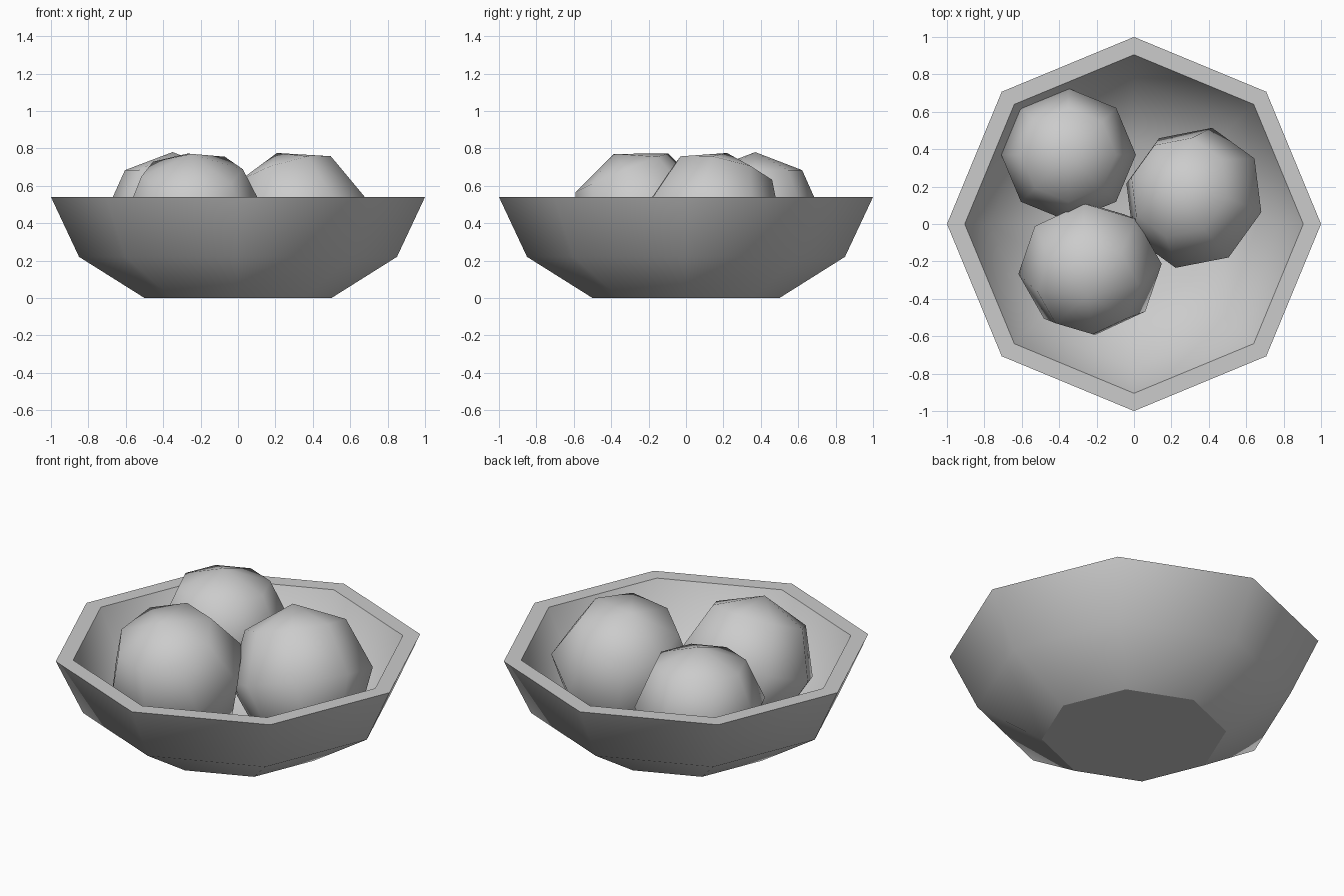
import bpy
import bmesh
from math import radians, cos, sin, pi

if "Cube" in bpy.data.objects:
    bpy.data.objects.remove(bpy.data.objects["Cube"], do_unlink=True)

# One plain grey for everything
grey = bpy.data.materials.new("light_grey")
grey.use_nodes = True
colour = (0.6, 0.6, 0.6, 1)
grey.diffuse_color = colour
grey.node_tree.nodes["Principled BSDF"].inputs["Base Color"].default_value = colour

SIDES = 8
RIM = 0.54


def make_object(name, bm):
    mesh = bpy.data.meshes.new(name)
    bmesh.ops.recalc_face_normals(bm, faces=bm.faces)
    for face in bm.faces:
        face.smooth = True
    bm.to_mesh(mesh)
    bm.free()
    mesh.materials.append(grey)
    obj = bpy.data.objects.new(name, mesh)
    bpy.context.collection.objects.link(obj)
    return obj


# Bowl: eight-sided lathe, outside from the base up, then inside down to the floor
def make_bowl(profile):
    bm = bmesh.new()
    rings = []
    for radius, z in profile:
        angles = [2 * pi * i / SIDES for i in range(SIDES)]
        rings.append([bm.verts.new((radius * cos(a), radius * sin(a), z)) for a in angles])
    for low, high in zip(rings, rings[1:]):
        for i in range(SIDES):
            j = (i + 1) % SIDES
            bm.faces.new((low[i], low[j], high[j], high[i]))
    bm.faces.new(rings[0])
    bm.faces.new(rings[-1])
    # Crisp edges around the base and both sides of the rim
    for edge in bm.edges:
        heights = [v.co.z for v in edge.verts]
        if max(heights) < 0.001 or min(heights) > RIM - 0.001:
            edge.smooth = False
    return make_object("bowl", bm)


make_bowl([(0.5, 0), (0.85, 0.22), (1, RIM), (0.905, RIM), (0.77, 0.26), (0.43, 0.06)])


# Fruit: coarse, smooth-shaded balls, each turned a little differently
def make_fruit(name, location, size, turn):
    bm = bmesh.new()
    bmesh.ops.create_uvsphere(bm, u_segments=SIDES, v_segments=4, radius=1)
    obj = make_object(name, bm)
    obj.location = location
    obj.scale = size
    obj.rotation_euler = [radians(a) for a in turn]


make_fruit("back_fruit", (-0.35, 0.37, 0.45), (0.36, 0.355, 0.33), (0, 0, 0))
make_fruit("left_fruit", (0.32, 0.14, 0.41), (0.39, 0.39, 0.39), (-8, -19, -12))
make_fruit("front_fruit", (-0.235, -0.24, 0.425), (0.385, 0.38, 0.375), (22.5, -4, 4))
